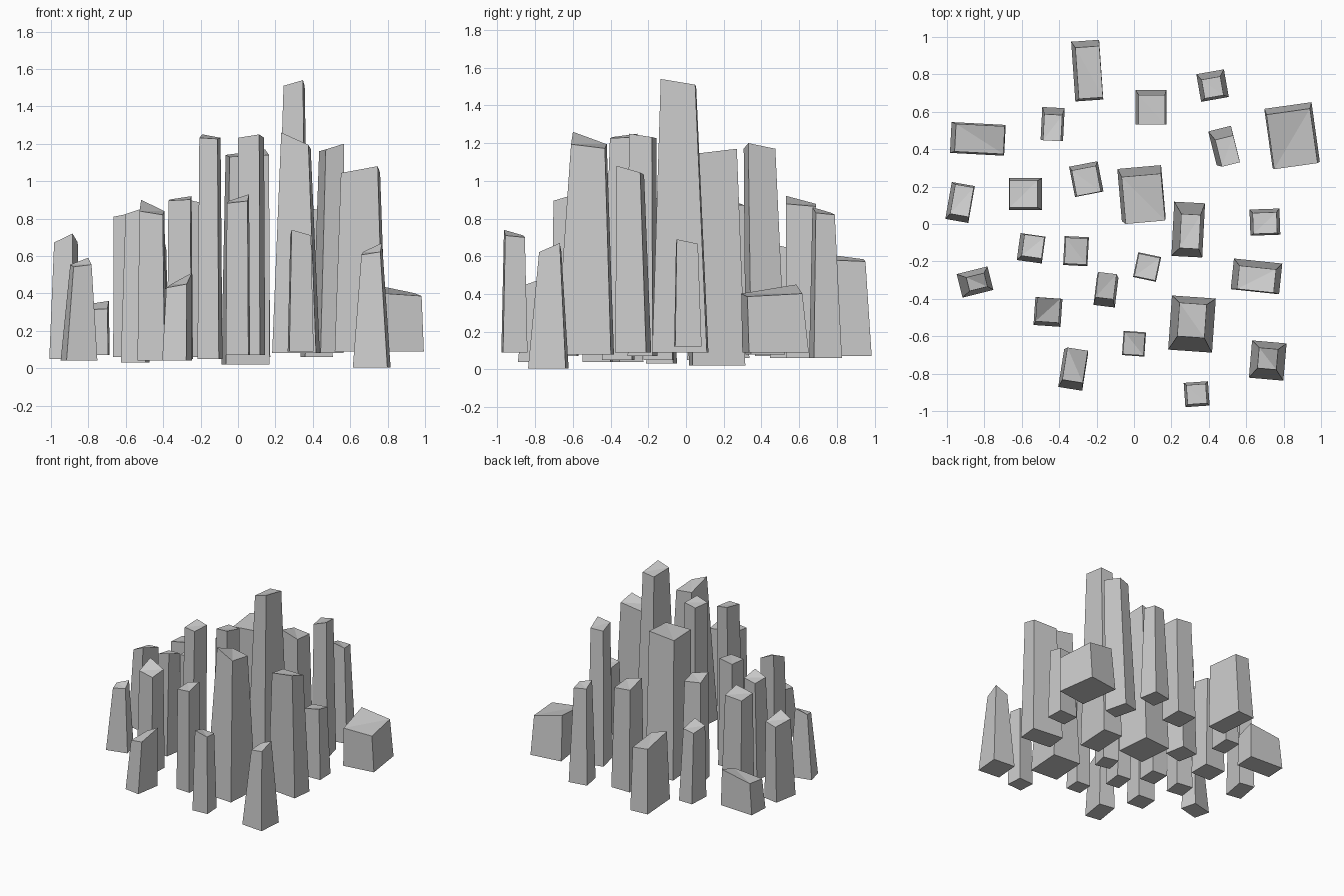
import bpy, bmesh
from math import radians
from mathutils import Matrix, Vector

CORNERS = [(-.5, -.5), (.5, -.5), (.5, .5), (-.5, .5)]


def column(name, cx, cy, w, d, rot, z0, z1, tx, ty, taper, peak, drop):
    """Tapered four-sided shard; the top slopes down by drop from its peak corner."""
    bm = bmesh.new()
    turn = Matrix.Rotation(radians(rot), 3, 'Z')
    base, top = [], []
    for i, (u, v) in enumerate(CORNERS):
        off = turn @ Vector((u * w, v * d, 0))
        base.append(bm.verts.new(Vector((cx, cy, z0)) + off))
        steps = min((i - peak) % 4, (peak - i) % 4)
        z = z1 - drop * (0, .6, .8)[steps]
        top.append(bm.verts.new(Vector((cx + tx, cy + ty, z)) + off * taper))
    bm.faces.new(base[::-1])
    for i in range(4):
        j = (i + 1) % 4
        bm.faces.new((base[i], base[j], top[j], top[i]))
    # folded top
    a, b, c, e = (top[(peak + k) % 4] for k in range(4))
    bm.faces.new((a, b, e))
    bm.faces.new((b, c, e))
    bm.normal_update()
    me = bpy.data.meshes.new(name)
    bm.to_mesh(me)
    bm.free()
    bpy.context.collection.objects.link(bpy.data.objects.new(name, me))


# centre x, y, width, depth, turn, bottom, top, top shift x, y, taper, peak corner, drop
back = [
    (-.25, .82, .15, .32, 4, .07, .62, .01, -.01, .86, 0, .06),
    (.42, .74, .15, .15, 10, .06, .86, 0, -.01, .68, 0, .05),
    (.09, .625, .165, .185, 0, .06, .92, .005, -.015, .85, 0, .07),
    (-.435, .535, .12, .175, -3, .06, .67, 0, -.02, .80, 1, .06),
    (-.835, .455, .29, .165, -3, .07, .36, .01, 0, .90, 2, .07),
    (.48, .42, .125, .185, 14, .08, 1.20, .02, -.03, .80, 1, .05),
    (.845, .475, .255, .32, 8, .09, .45, 0, -.02, .92, 3, .08),
]
middle = [
    (-.93, .115, .125, .20, -10, .05, .72, .01, .01, .80, 1, .08),
    (-.58, .16, .175, .17, 0, .06, .84, -.01, 0, .85, 1, .05),
    (-.255, .24, .155, .165, 11, .06, .91, 0, -.01, .85, 0, .05),
    (.04, .165, .235, .28, 5, .02, 1.17, .01, -.03, .90, 2, .05),
    (.29, -.03, .165, .29, -3, .09, 1.54, .01, -.01, .63, 1, .05),
    (.70, .01, .16, .14, 2, .12, .69, .0, -.005, .80, 1, .04),
    (-.55, -.13, .135, .145, -8, .03, .86, .01, .01, .80, 1, .06),
    (-.31, -.145, .13, .155, -3, .05, .92, 0, 0, .90, 2, .03),
    (.07, -.23, .125, .135, -12, .07, 1.25, 0, 0, .92, 1, .03),
]
front = [
    (-.15, -.36, .115, .16, -7, .05, 1.25, 0, .03, .85, 3, .03),
    (-.85, -.31, .17, .13, 14, .04, .59, .01, 0, .58, 2, .06),
    (.655, -.28, .26, .165, -6, .09, 1.08, 0, -.015, .76, 1, .06),
    (-.46, -.47, .145, .15, -4, .04, .90, 0, .01, .86, 3, .10),
    (.31, -.535, .235, .29, -4, .08, 1.26, 0, .02, .62, 0, .11),
    (0, -.64, .12, .13, -4, .07, .93, 0, 0, .92, 2, .06),
    (-.325, -.78, .13, .205, -9, .04, .51, .01, .025, .85, 2, .10),
    (.715, -.73, .185, .20, -5, .005, .67, .0, .01, .55, 2, .08),
    (.335, -.91, .13, .13, 4, .09, .74, 0, 0, .80, 0, .05),
]

for row, specs in (("back", back), ("middle", middle), ("front", front)):
    for n, spec in enumerate(specs, 1):
        column(f"{row}_rock_column_{n}", *spec)
